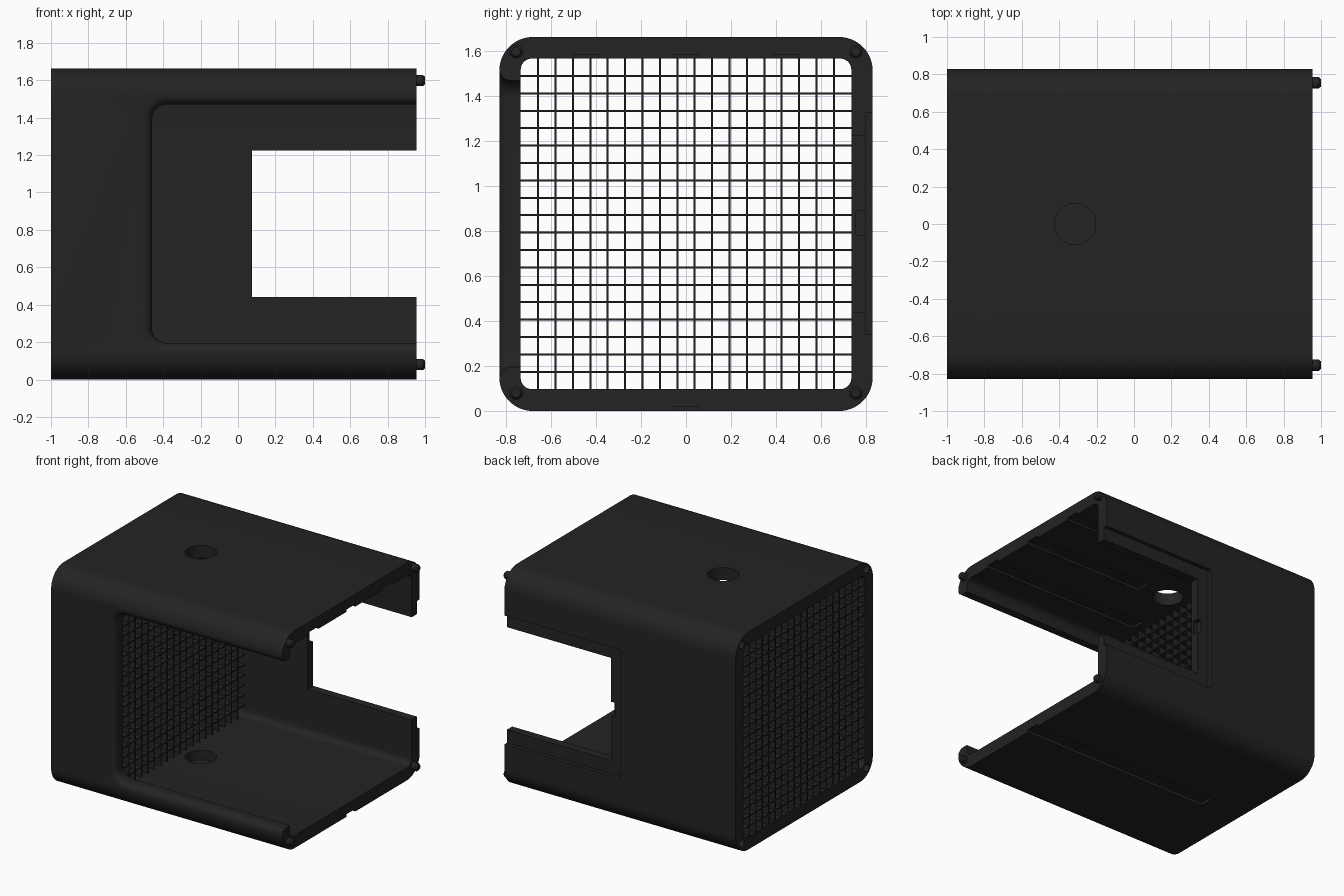
import bpy, bmesh, math

if "Cube" in bpy.data.objects:
    bpy.data.objects.remove(bpy.data.objects["Cube"])

X0, X1 = -1.0, 0.955      # closed end, open end
Y, H = 0.83, 1.663        # half depth, height
IY, Z0, Z1 = 0.735, 0.097, 1.567   # inside of the tube
GX = -0.46                # inner end of the grille

mat = bpy.data.materials.new("charcoal black")
mat.diffuse_color = (0.017, 0.017, 0.017, 1)
mat.use_nodes = True
mat.node_tree.nodes["Principled BSDF"].inputs["Base Color"].default_value = mat.diffuse_color


def finish(name, bm):
    bmesh.ops.recalc_face_normals(bm, faces=bm.faces[:])
    me = bpy.data.meshes.new(name)
    bm.to_mesh(me)
    bm.free()
    me.materials.append(mat)
    ob = bpy.data.objects.new(name, me)
    bpy.context.collection.objects.link(ob)
    return ob


def rounded_rect(a0, a1, b0, b1, r, n=10):
    pts = []
    for i, (ca, cb) in enumerate([(a1 - r, b1 - r), (a0 + r, b1 - r),
                                  (a0 + r, b0 + r), (a1 - r, b0 + r)]):
        for k in range(n + 1):
            t = math.pi / 2 * (i + k / n)
            pts.append((ca + r * math.cos(t), cb + r * math.sin(t)))
    return pts


def loft(name, rings):
    bm = bmesh.new()
    loops = [[bm.verts.new(p) for p in ring] for ring in rings]
    n = len(loops[0])
    for a, b in zip(loops, loops[1:]):
        for i in range(n):
            j = (i + 1) % n
            bm.faces.new((a[i], a[j], b[j], b[i]))
    bm.faces.new(loops[0])
    bm.faces.new(loops[-1])
    return finish(name, bm)


def add_box(bm, x0, x1, y0, y1, z0, z1):
    vs = bmesh.ops.create_cube(bm, size=1)["verts"]
    for v in vs:
        v.co = ((x0 + x1) / 2 + v.co.x * (x1 - x0),
                (y0 + y1) / 2 + v.co.y * (y1 - y0),
                (z0 + z1) / 2 + v.co.z * (z1 - z0))


def box(name, *b):
    bm = bmesh.new()
    add_box(bm, *b)
    return finish(name, bm)


def circle(r, n=40):
    return [(r * math.cos(2 * math.pi * i / n), r * math.sin(2 * math.pi * i / n)) for i in range(n)]


def rod_x(name, y, z, stations):
    return loft(name, [[(x, y + a, z + b) for a, b in circle(r, 24)] for x, r in stations])


def rod_z(name, x, y, r, z0, z1):
    return loft(name, [[(x + a, y + b, z) for a, b in circle(r)] for z in (z0, z1)])


def cut(target, cutter):
    m = target.modifiers.new("cut", "BOOLEAN")
    m.operation, m.solver, m.object = "DIFFERENCE", "EXACT", cutter
    bpy.context.view_layer.update()
    dg = bpy.context.evaluated_depsgraph_get()
    me = bpy.data.meshes.new_from_object(target.evaluated_get(dg))
    target.modifiers.clear()
    target.data = me
    bpy.data.objects.remove(cutter)


# Square tube with rounded corners
shell = loft("shell", [[(x, y, z) for y, z in rounded_rect(-Y, Y, 0, H, 0.15, 14)] for x in (X0, X1)])
cut(shell, loft("bore", [[(x, y, z) for y, z in rounded_rect(-IY, IY, Z0, Z1, 0.05)] for x in (-1.2, 1.2)]))

# Front opening with a rounded outer lip
R, rings = 0.05, []
depths = [(-1.0, R)] + [(-Y + R * (1 - math.cos(math.pi / 2 * k / 8)),
                         R * (1 - math.sin(math.pi / 2 * k / 8))) for k in range(9)] + [(-0.6, 0)]
for y, o in depths:
    rings.append([(x, y, z) for x, z in rounded_rect(GX - o, 1.3, 0.195 - o, 1.47 + o, 0.08 + o)])
cut(shell, loft("front_opening", rings))

# Rear window, its stepped outer frame and the latch notch
cut(shell, box("rear_window", 0.075, 1.2, 0.6, 1.0, 0.44, 1.225))
cut(shell, box("rear_step", -0.025, 1.2, 0.80, 1.0, 0.34, 1.325))
cut(shell, box("latch_notch", 0.04, 0.2, 0.755, 0.9, 0.78, 0.89))

# Grooves in the ceiling and under the base
for y, x in ((-0.445, -0.41), (0, -0.09), (0.445, -0.41)):
    cut(shell, box("ceiling_groove", x, 1.2, y - 0.055, y + 0.055, 1.5, 1.585))
cut(shell, box("base_groove", -0.68, 1.2, -0.055, 0.055, -0.1, 0.02))

# Round hole through the top and a blind recess in the floor
cut(shell, rod_z("top_hole", -0.315, 0, 0.11, 1.4, 1.8))
cut(shell, rod_z("floor_recess", -0.315, 0, 0.11, 0.025, 0.3))

# Corner sockets at the grille end, pins at the open end
for y in (-0.755, 0.755):
    for z in (0.08, H - 0.065):
        cut(shell, rod_x("socket", y, z, [(-1.1, 0.03), (-0.95, 0.03)]))
        pin = rod_x("corner_pin", y, z, [(0.94, 0.03), (0.988, 0.03), (1.0, 0.02)])

# Deep square-celled grille
bm = bmesh.new()
N, T = 19, 0.0045
for k in range(1, N):
    y = -IY + 2 * IY * k / N
    z = Z0 + (Z1 - Z0) * k / N
    add_box(bm, X0, GX, y - T, y + T, Z0 - 0.005, Z1 + 0.005)
    add_box(bm, X0, GX, -IY - 0.005, IY + 0.005, z - T, z + T)
finish("grille", bm)

# Smooth the rounded parts, keep edges crisp
for ob in bpy.context.collection.objects:
    ob.select_set(ob.name != "grille")
bpy.context.view_layer.objects.active = shell
bpy.ops.object.shade_smooth_by_angle(angle=math.radians(30))
